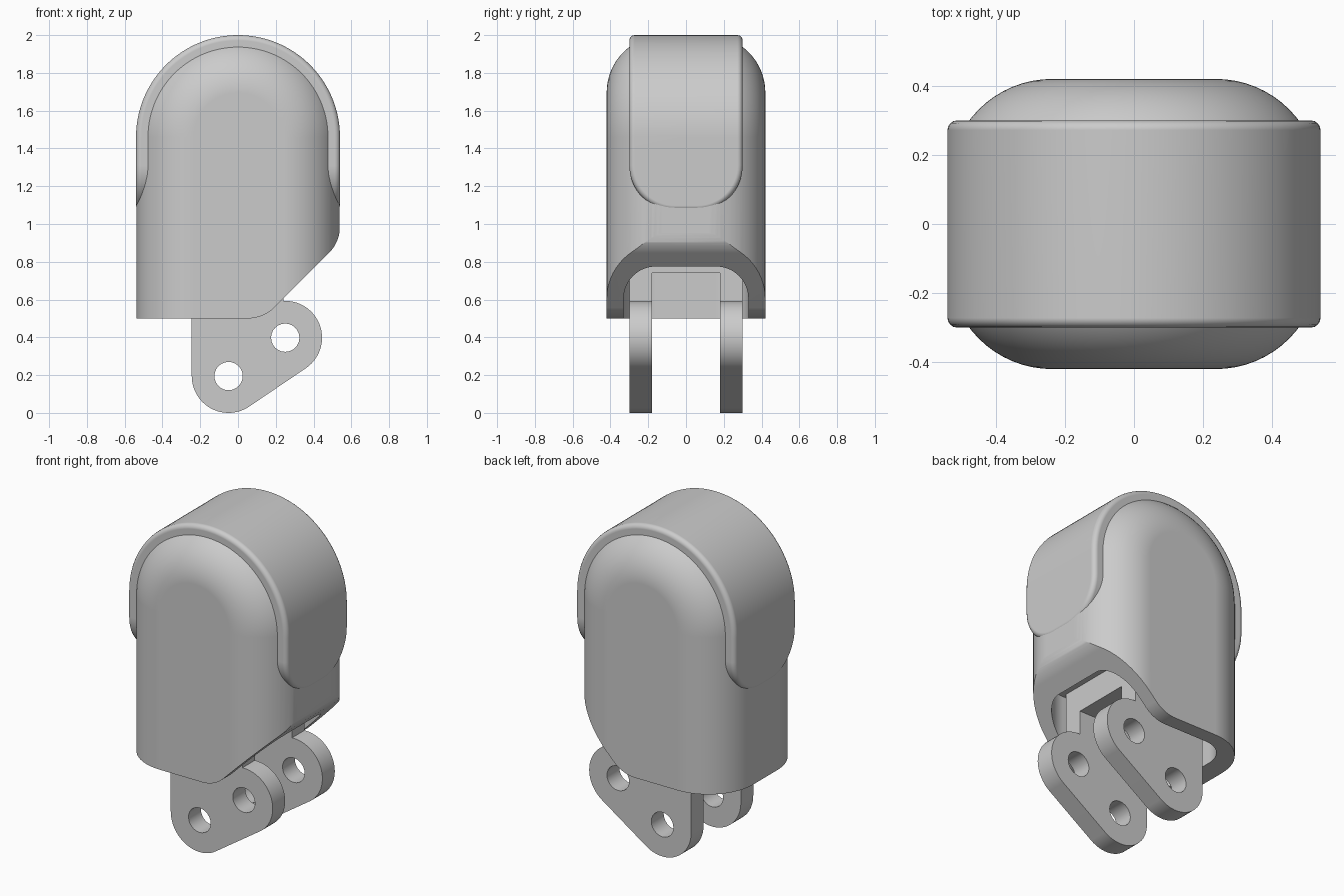
import bpy, bmesh
from math import sin, cos, radians, pi

cube = bpy.data.objects.get("Cube")
if cube:
    bpy.data.objects.remove(cube, do_unlink=True)

grey = bpy.data.materials.new("plain grey")
grey.use_nodes = True
GREY = (0.6, 0.6, 0.6, 1)
grey.diffuse_color = GREY
grey.node_tree.nodes["Principled BSDF"].inputs["Base Color"].default_value = GREY


def arc(cx, cy, r, start, end, n=24):
    angles = [radians(start + (end - start) * i / n) for i in range(n + 1)]
    return [(cx + r * cos(a), cy + r * sin(a)) for a in angles]


def loft(name, rings):
    """Closed solid through matching rings of 3D points, capped at both ends."""
    bm = bmesh.new()
    loops = [[bm.verts.new(p) for p in ring] for ring in rings]
    n = len(loops[0])
    for a, b in zip(loops, loops[1:]):
        for i in range(n):
            j = (i + 1) % n
            bm.faces.new((a[i], a[j], b[j], b[i]))
    bm.faces.new(loops[0])
    bm.faces.new(loops[-1])
    bmesh.ops.recalc_face_normals(bm, faces=bm.faces)
    mesh = bpy.data.meshes.new(name)
    bm.to_mesh(mesh)
    bm.free()
    mesh.materials.append(grey)
    obj = bpy.data.objects.new(name, mesh)
    bpy.context.collection.objects.link(obj)
    return obj


def prism(name, pts, axis, lo, hi):
    place = {"x": lambda a, b, t: (t, a, b),
             "y": lambda a, b, t: (a, t, b),
             "z": lambda a, b, t: (a, b, t)}[axis]
    return loft(name, [[place(a, b, t) for a, b in pts] for t in (lo, hi)])


def activate(obj):
    bpy.ops.object.select_all(action="DESELECT")
    obj.select_set(True)
    bpy.context.view_layer.objects.active = obj


def boolean(obj, cutter, operation="DIFFERENCE"):
    mod = obj.modifiers.new("cut", "BOOLEAN")
    mod.operation, mod.solver, mod.object = operation, "EXACT", cutter
    activate(obj)
    bpy.ops.object.modifier_apply(modifier=mod.name)
    bpy.data.objects.remove(cutter, do_unlink=True)


def smooth(obj):
    activate(obj)
    bpy.ops.object.shade_smooth_by_angle(angle=radians(30))
    obj.modifiers.new("even shading", "WEIGHTED_NORMAL").keep_sharp = True


def arch(w, bottom):
    return [(-w, bottom)] + arc(0, 1.46, w, 180, 0, 64) + [(w, bottom)]


# Housing: arch with generously rounded front and back edges
rings = []
for side in (-1, 1):
    for i in range(17):
        a = pi / 2 * (i / 16 if side > 0 else 1 - i / 16)
        y = side * (0.12 + 0.3 * sin(a))
        rings.append([(x, y, z) for x, z in arch(0.237 + 0.3 * cos(a), 0.3)])
housing = loft("housing", rings)

# Hollow underside
px, py, pr = 0.41, 0.33, 0.17
pocket = []
for sx, sy, start in ((1, 1, 0), (-1, 1, 90), (-1, -1, 180), (1, -1, 270)):
    pocket += arc(sx * (px - pr), sy * (py - pr), pr, start, start + 90, 16)
boolean(housing, prism("pocket", pocket, "z", 0.1, 0.9))

# Flat base with a sloped, eased corner on the left side
base = [(-1, 0), (-1, 0.5)] + arc(0.052, 0.7, 0.2, -90, -45, 12)
base += arc(0.34, 0.988, 0.2, -45, 0, 12) + [(1, 0.988), (1, 0)]
boolean(housing, prism("base_cut", base, "y", -1, 1))
smooth(housing)

# Raised band over the top with rounded lower ends
band = prism("over_band", arch(0.54, 0.9), "y", -0.4, 0.4)
outline = [(-0.3, 2.3)] + arc(-0.06, 1.31, 0.24, 180, 270, 16)
outline += arc(0.06, 1.31, 0.24, 270, 360, 16) + [(0.3, 2.3)]
boolean(band, prism("band_trim", outline, "x", -1, 1), "INTERSECT")
bevel = band.modifiers.new("soft rim", "BEVEL")
bevel.width, bevel.segments = 0.028, 4
bevel.limit_method, bevel.angle_limit = "ANGLE", radians(40)
bevel.use_clamp_overlap = False
activate(band)
bpy.ops.object.modifier_apply(modifier=bevel.name)
smooth(band)

# Pair of hinge lugs with two pin holes each
HOLES = ((-0.05, 0.197), (0.25, 0.4))
LUG_R = 0.195
profile = arc(*HOLES[0], LUG_R, 180, 304) + arc(*HOLES[1], LUG_R, -56, 90)
profile += [(0.24, 0.595), (0.24, 0.92), (-0.245, 0.92)]
for name, lo, hi in (("front_lug", -0.3, -0.18), ("back_lug", 0.18, 0.3)):
    lug = prism(name, profile, "y", lo, hi)
    for x, z in HOLES:
        boolean(lug, prism("pin_hole", arc(x, z, 0.075, 0, 345, 23), "y", -1, 1))
    smooth(lug)
    lug.location.z = -0.002

# Bridge joining the lugs inside the housing
prism("lug_bridge", [(-0.24, 0.74), (0.24, 0.74), (0.24, 0.92), (-0.24, 0.92)],
      "y", -0.18, 0.18)
